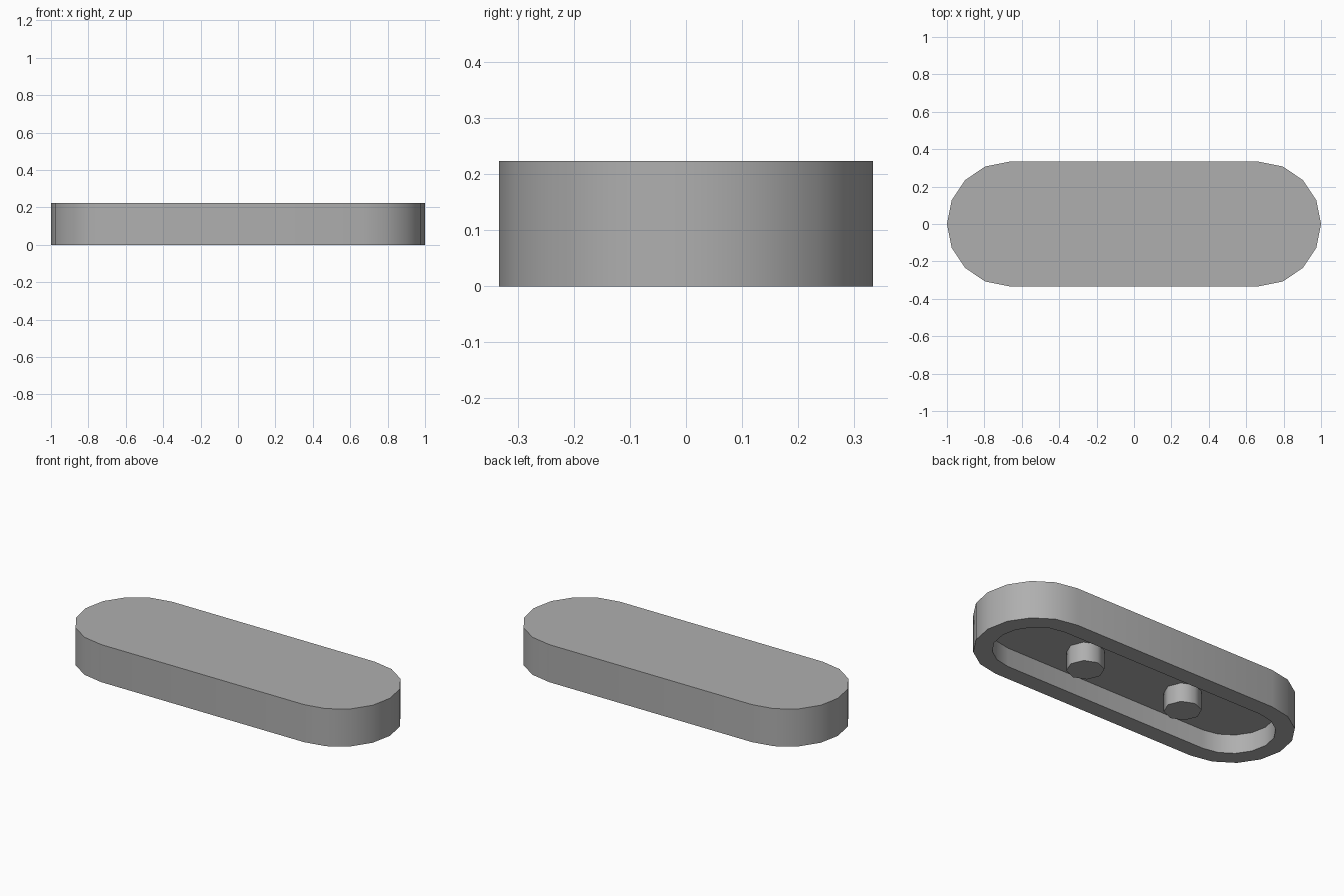
import bpy, bmesh, math

if "Cube" in bpy.data.objects:
    bpy.data.objects.remove(bpy.data.objects["Cube"])

HEIGHT = 0.223      # total height
DEPTH = 0.111       # depth of the hollow underside
CENTRE = 0.667      # x of the round end centres
OUTER_R, INNER_R = 0.333, 0.233
PEG_X, PEG_R = 0.333, 0.1

# Dark grey plastic
grey = bpy.data.materials.new("dark_grey")
grey.diffuse_color = (0.43, 0.43, 0.43, 1)
grey.use_nodes = True
grey.node_tree.nodes["Principled BSDF"].inputs["Base Color"].default_value = grey.diffuse_color


def stadium(radius, steps=8):
    """Counter-clockwise rounded-end outline."""
    pts = []
    for cx, start in ((CENTRE, -math.pi / 2), (-CENTRE, math.pi / 2)):
        for i in range(steps + 1):
            a = start + math.pi * i / steps
            pts.append((cx + radius * math.cos(a), radius * math.sin(a)))
    return pts


def finish(bm, name):
    bmesh.ops.recalc_face_normals(bm, faces=bm.faces)
    mesh = bpy.data.meshes.new(name)
    bm.to_mesh(mesh)
    bm.free()
    mesh.materials.append(grey)
    obj = bpy.data.objects.new(name, mesh)
    bpy.context.collection.objects.link(obj)
    bpy.ops.object.select_all(action='DESELECT')
    obj.select_set(True)
    bpy.context.view_layer.objects.active = obj
    bpy.ops.object.shade_smooth_by_angle(angle=math.radians(50))
    return obj


# Tile body: top cap, outer wall, bottom rim, pocket wall, pocket ceiling
bm = bmesh.new()
loops = [(OUTER_R, HEIGHT), (OUTER_R, 0), (INNER_R, 0), (INNER_R, DEPTH)]
rings = [[bm.verts.new((x, y, z)) for x, y in stadium(r)] for r, z in loops]
for a, b in zip(rings, rings[1:]):
    for i in range(len(a)):
        j = (i + 1) % len(a)
        bm.faces.new((a[i], b[i], b[j], a[j]))
bm.faces.new(rings[0])
bm.faces.new(rings[-1])
finish(bm, "tile_body")

# Two eight-sided pegs hanging from the pocket ceiling
for side, label in ((-1, "left"), (1, "right")):
    bm = bmesh.new()
    bmesh.ops.create_cone(bm, cap_ends=True, segments=8,
                          radius1=PEG_R, radius2=PEG_R, depth=DEPTH)
    bmesh.ops.translate(bm, verts=bm.verts, vec=(side * PEG_X, 0, DEPTH / 2))
    finish(bm, f"{label}_peg")
